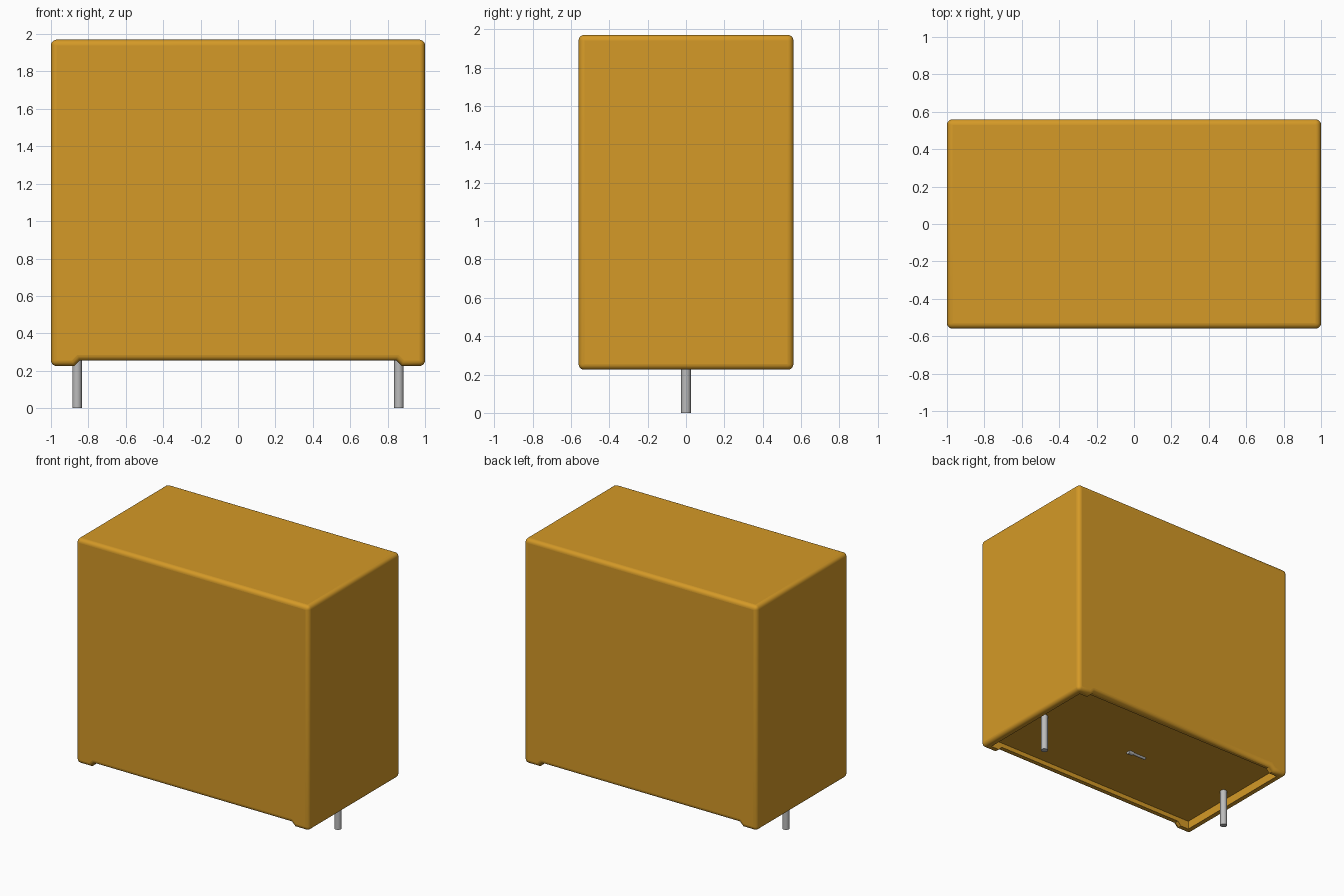
import bpy, bmesh, math
from mathutils import Matrix

cube = bpy.data.objects.get("Cube")
if cube:
    bpy.data.objects.remove(cube, do_unlink=True)


def material(name, rgb, metallic=0.0):
    m = bpy.data.materials.new(name)
    m.use_nodes = True
    m.diffuse_color = (*rgb, 1)
    shader = m.node_tree.nodes["Principled BSDF"]
    shader.inputs["Base Color"].default_value = (*rgb, 1)
    shader.inputs["Roughness"].default_value = 0.5
    return m


amber = material("amber plastic", (0.66, 0.32, 0.02))
metal = material("grey metal", (0.5, 0.5, 0.5))


def make_object(name, bm, mat):
    bmesh.ops.recalc_face_normals(bm, faces=bm.faces)
    mesh = bpy.data.meshes.new(name)
    bm.to_mesh(mesh)
    bm.free()
    mesh.materials.append(mat)
    ob = bpy.data.objects.new(name, mesh)
    bpy.context.collection.objects.link(ob)
    return ob


def smooth(ob):
    bpy.ops.object.select_all(action='DESELECT')
    ob.select_set(True)
    bpy.context.view_layer.objects.active = ob
    bpy.ops.object.shade_smooth_by_angle(angle=math.radians(35))


def rod(name, centre, radius, length, axis='Z'):
    bm = bmesh.new()
    turn = Matrix.Rotation(math.pi / 2, 4, 'Y') if axis == 'X' else Matrix()
    bmesh.ops.create_cone(bm, cap_ends=True, segments=24, radius1=radius,
                          radius2=radius, depth=length,
                          matrix=Matrix.Translation(centre) @ turn)
    ob = make_object(name, bm, metal)
    smooth(ob)
    return ob


HALF_Y, TOP, FOOT, NOTCH, FLOOR = 0.56, 1.97, 0.225, 0.255, 0.29

# Housing: front outline with a shallow notch between the feet, extruded in depth
half = [(1, TOP), (1, FOOT), (0.875, FOOT), (0.845, NOTCH)]
outline = half + [(-x, z) for x, z in reversed(half)]
bm = bmesh.new()
face = bm.faces.new([bm.verts.new((x, -HALF_Y, z)) for x, z in outline])
ext = bmesh.ops.extrude_face_region(bm, geom=[face])
bmesh.ops.translate(bm, vec=(0, 2 * HALF_Y, 0),
                    verts=[v for v in ext["geom"] if isinstance(v, bmesh.types.BMVert)])
housing = make_object("housing", bm, amber)
bevel = housing.modifiers.new("rounded edges", 'BEVEL')
bevel.width = 0.03
bevel.segments = 5
bevel.limit_method = 'ANGLE'
bevel.angle_limit = math.radians(60)
bevel.use_clamp_overlap = False

# Recess in the underside, leaving a thin rim
bm = bmesh.new()
bmesh.ops.create_cube(bm, size=1, matrix=Matrix.Translation((0, 0, FLOOR / 2))
                      @ Matrix.Diagonal((1.89, 1.01, FLOOR, 1)))
cutter = make_object("recess_cutter", bm, amber)
cutter.hide_render = True
cutter.hide_viewport = True
cutter.display_type = 'WIRE'
cut = housing.modifiers.new("underside recess", 'BOOLEAN')
cut.operation = 'DIFFERENCE'
cut.solver = 'EXACT'
cut.object = cutter
smooth(housing)

# Two straight pins and the small metal nub under the floor
for side, sign in (("left", 1), ("right", -1)):
    rod(side + "_pin", (sign * 0.86, 0, 0.16), 0.025, 0.32)
rod("floor_nub", (-0.03, 0, FLOOR), 0.012, 0.15, 'X')
rod("floor_nub_head", (0.035, 0, FLOOR), 0.02, 0.04, 'X')
